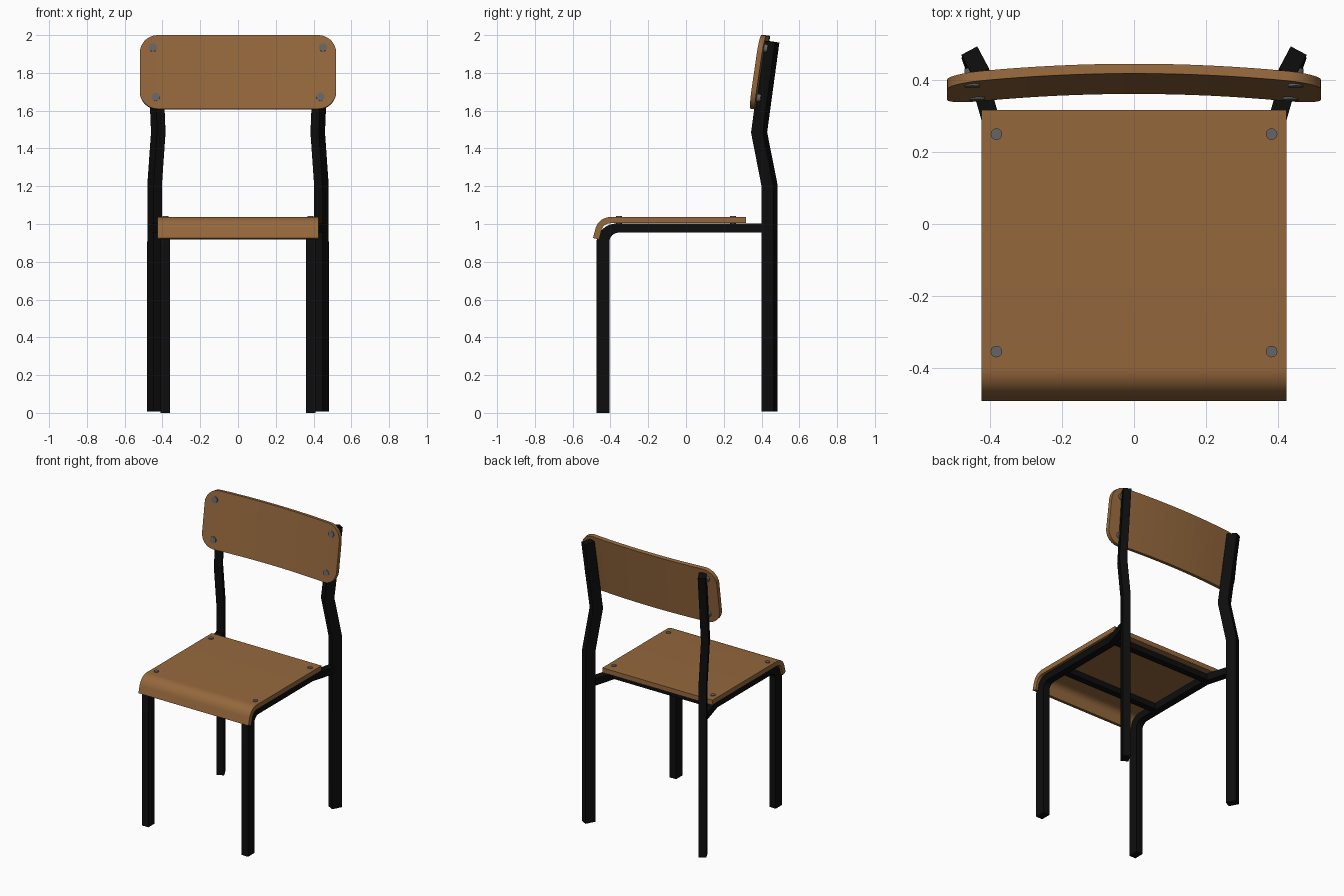
import bpy, bmesh, math
from mathutils import Vector

if "Cube" in bpy.data.objects:
    bpy.data.objects.remove(bpy.data.objects["Cube"])


def material(name, rgb):
    m = bpy.data.materials.new(name)
    m.use_nodes = True
    m.diffuse_color = (*rgb, 1)
    bsdf = m.node_tree.nodes["Principled BSDF"]
    bsdf.inputs["Base Color"].default_value = (*rgb, 1)
    bsdf.inputs["Roughness"].default_value = 0.6
    return m


WOOD = material("warm plywood", (0.30, 0.138, 0.046))
BLACK = material("black steel", (0.004, 0.004, 0.004))
GREY = material("grey bolt", (0.13, 0.13, 0.135))


def loft(name, rings, mat):
    """Skin a row of equal rings into a closed solid."""
    bm = bmesh.new()
    rows = [[bm.verts.new(p) for p in ring] for ring in rings]
    for a, b in zip(rows, rows[1:]):
        for i in range(len(a)):
            j = (i + 1) % len(a)
            bm.faces.new((a[i], a[j], b[j], b[i]))
    bm.faces.new(rows[0])
    bm.faces.new(rows[-1])
    bmesh.ops.recalc_face_normals(bm, faces=bm.faces)
    mesh = bpy.data.meshes.new(name)
    bm.to_mesh(mesh)
    bm.free()
    obj = bpy.data.objects.new(name, mesh)
    bpy.context.collection.objects.link(obj)
    mesh.materials.append(mat)
    bpy.ops.object.select_all(action='DESELECT')
    obj.select_set(True)
    bpy.context.view_layer.objects.active = obj
    bpy.ops.object.shade_smooth_by_angle(angle=math.radians(30))
    return obj


def tube(name, points, headings, depths, width):
    """Rectangular tube; a heading is the plan direction of its depth."""
    pts = [Vector(p) for p in points]
    last = len(pts) - 1
    rings = []
    for i, p in enumerate(pts):
        before = (p - pts[max(i - 1, 0)]).normalized()
        after = (pts[min(i + 1, last)] - p).normalized()
        t = (before + after).normalized()
        h = Vector((*headings[i], 0)).normalized()
        side = Vector((-h.y, h.x, 0))
        up = t.cross(side).normalized() * depths[i] / 2
        side = side * width / 2
        rings.append([p + side + up, p - side + up, p - side - up, p + side - up])
    return loft(name, rings, BLACK)


def bolt(name, centre, axis, radius, length):
    bpy.ops.mesh.primitive_cylinder_add(vertices=20, radius=radius, depth=length, location=centre)
    obj = bpy.context.object
    obj.name = name
    obj.rotation_euler = Vector(axis).to_track_quat('Z', 'Y').to_euler()
    obj.data.materials.append(GREY)
    bpy.ops.object.shade_smooth_by_angle(angle=math.radians(30))


# Seat: flat sheet rolled over at the front
def roll(radius):
    pts = []
    for i in range(9):
        a = math.radians(90 + 75 * i / 8)
        pts.append((-0.40 + radius * math.cos(a), 0.955 + radius * math.sin(a)))
    y, z = pts[-1]
    return [(0.317, 0.955 + radius)] + pts + [(y - 0.013, z - 0.05)]


profile = roll(0.082) + roll(0.049)[::-1]
loft("seat", [[(x, y, z) for y, z in profile] for x in (-0.425, 0.425)], WOOD)

# Backrest: rounded board, bowed across and leaning back
HALF, LOW, HIGH, CORNER, THICK = 0.52, 1.61, 2.0, 0.095, 0.027
LEAN = 0.146


def board_front(x, z):
    return 0.362 + LEAN * (z - LOW) - 0.03 * (x / HALF) ** 2


inner = HALF - CORNER
right_x = [inner + CORNER * math.sin(math.radians(a)) for a in range(0, 91, 10)]
flat_x = [inner * i / 8 for i in range(-7, 8)]
columns = []
for x in [-x for x in reversed(right_x)] + flat_x + right_x:
    over = max(abs(x) - inner, 0)
    cut = CORNER - math.sqrt(max(CORNER ** 2 - over ** 2, 0))
    low, high = LOW + cut, HIGH - cut
    yl, yh = board_front(x, low), board_front(x, high)
    columns.append([(x, yl, low), (x, yh, high),
                    (x, yh + THICK, high - 0.004), (x, yl + THICK, low - 0.004)])
loft("backrest", columns, WOOD)

# Frame sides and bolts, mirrored left and right
for s, side in ((1, "left"), (-1, "right")):
    turn = math.radians(28)
    heading = (-s * math.sin(turn), -math.cos(turn))
    path = [(s * 0.442, 0.443, 0.008), (s * 0.442, 0.443, 1.2),
            (s * 0.422, 0.387, 1.485), (s * 0.442, 0.452, 1.965)]
    tube(side + "_back_leg", path, [heading] * 4, [0.07] * 4, 0.05)

    # Front leg bends into the seat rail, which flares out to the back leg
    path, depths = [(s * 0.385, -0.44, 0)], [0.07]
    for i in range(9):
        a = math.radians(180 - 90 * i / 8)
        path.append((s * 0.385, -0.362 + 0.078 * math.cos(a), 0.90 + 0.078 * math.sin(a)))
        depths.append(0.07 - 0.022 * i / 8)
    path += [(s * 0.385, 0.24, 0.978), (s * 0.437, 0.425, 0.978)]
    depths += [0.048, 0.048]
    heads = [(0, 1)] * 10 + [(s * 0.14, 1), (s * 0.28, 1)]
    tube(side + "_front_leg_and_rail", path, heads, depths, 0.05)

    for y, place in ((0.25, "rear"), (-0.355, "front")):
        bolt(f"{side}_{place}_seat_bolt", (s * 0.383, y, 1.02), (0, 0, 1), 0.016, 0.044)
    for x, z, place in ((0.45, 1.932, "upper"), (0.436, 1.67, "lower")):
        centre = (s * x, board_front(x, z) + 0.02, z)
        bolt(f"{side}_{place}_back_bolt", centre, (0, 1, -LEAN), 0.022, 0.05)

# Cross bars under the seat
for y, place in ((-0.24, "front"), (0.255, "rear")):
    ends = [(-0.375, y, 0.98), (0.375, y, 0.98)]
    tube(place + "_cross_bar", ends, [(1, 0)] * 2, [0.04] * 2, 0.045)
